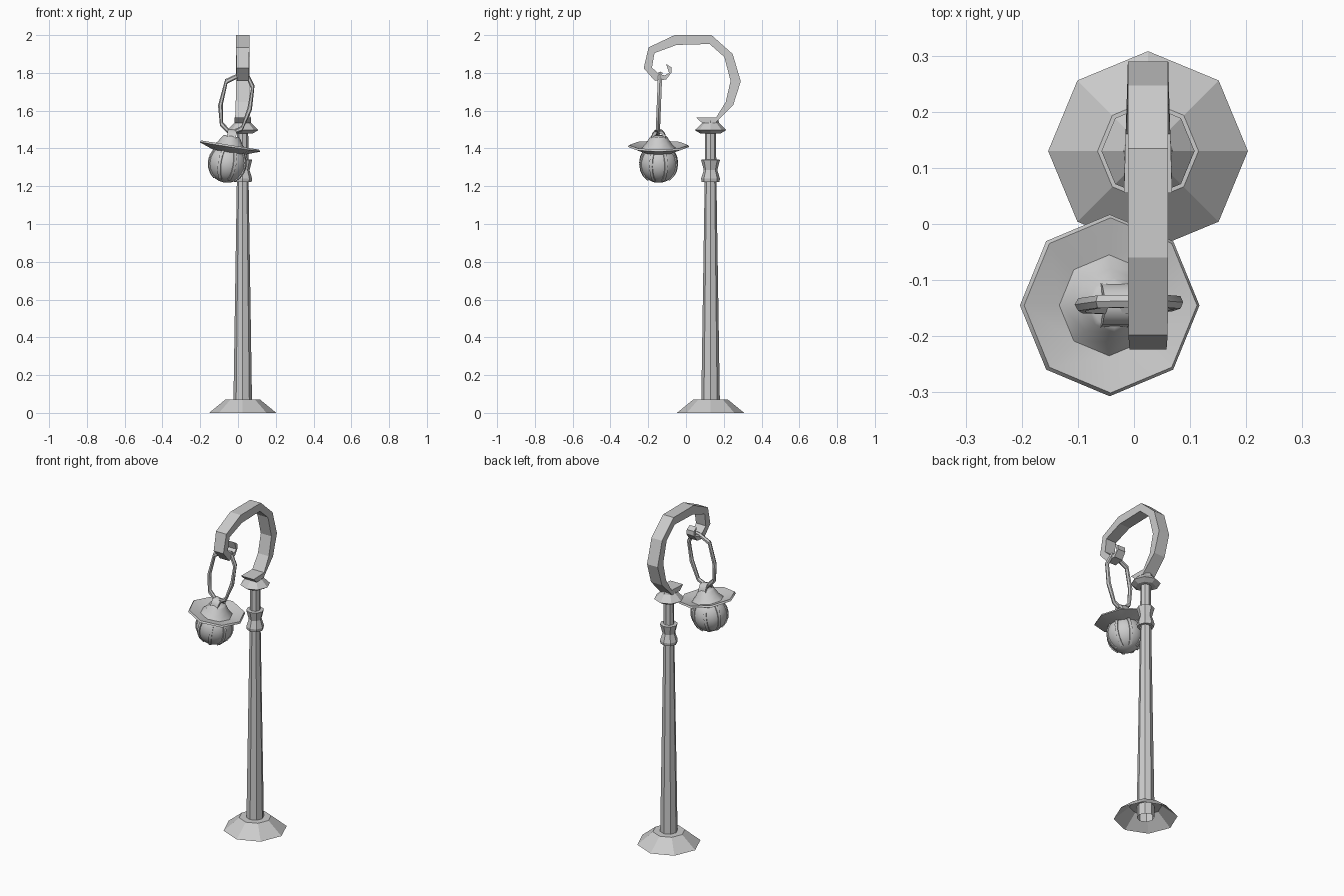
import bpy, math
from mathutils import Matrix, Vector

if "Cube" in bpy.data.objects:
    bpy.data.objects.remove(bpy.data.objects["Cube"])

iron = bpy.data.materials.new("grey_iron")
iron.diffuse_color = (0.6, 0.6, 0.6, 1)
iron.use_nodes = True
iron.node_tree.nodes["Principled BSDF"].inputs["Base Color"].default_value = iron.diffuse_color


def make(name, verts, faces, matrix=None, smooth=None):
    me = bpy.data.meshes.new(name)
    me.from_pydata([tuple(v) for v in verts], [], faces)
    me.materials.append(iron)
    ob = bpy.data.objects.new(name, me)
    bpy.context.collection.objects.link(ob)
    if matrix:
        me.transform(matrix)
    if smooth:
        bpy.ops.object.select_all(action='DESELECT')
        ob.select_set(True)
        bpy.context.view_layer.objects.active = ob
        bpy.ops.object.shade_smooth_by_angle(angle=math.radians(smooth))
    return ob


def revolve(name, profile, n, matrix, smooth=None, cap_top=False, cap_bottom=False):
    """Lathe (radius, height) points, listed from bottom to top."""
    verts = [(r * math.cos(math.tau * i / n), r * math.sin(math.tau * i / n), z)
             for r, z in profile for i in range(n)]
    faces = [(k * n + i, k * n + (i + 1) % n, (k + 1) * n + (i + 1) % n, (k + 1) * n + i)
             for k in range(len(profile) - 1) for i in range(n)]
    if cap_top:
        faces.append(tuple(range(len(verts) - n, len(verts))))
    if cap_bottom:
        faces.append(tuple(reversed(range(n))))
    return make(name, verts, faces, matrix, smooth)


def sections(name, rings, closed=False, matrix=None, smooth=None):
    """Skin a list of equal-sized cross-section rings."""
    m, n = len(rings), len(rings[0])
    verts = [v for ring in rings for v in ring]
    faces = [(k * n + i, k * n + (i + 1) % n, ((k + 1) % m) * n + (i + 1) % n, ((k + 1) % m) * n + i)
             for k in range(m if closed else m - 1) for i in range(n)]
    if not closed:
        faces += [tuple(reversed(range(n))), tuple(range((m - 1) * n, m * n))]
    return make(name, verts, faces, matrix, smooth)


# Post: hollow foot, tapered shaft, waisted collar and cap
post = Matrix.Translation((0.025, 0.13, 0))
revolve("foot", [(0.178, 0), (0.09, 0.072), (0.045, 0.072)], 8, post)
revolve("shaft", [(0.049, 0.0), (0.049, 0.072), (0.031, 1.24), (0.029, 1.5)], 8, post)
revolve("collar", [(0.03, 1.222), (0.047, 1.222), (0.05, 1.24), (0.036, 1.285),
                   (0.05, 1.34), (0.03, 1.342)], 8, post)
revolve("cap", [(0.03, 1.48), (0.055, 1.48), (0.083, 1.497), (0.045, 1.535), (0.04, 1.555)],
        8, post, cap_top=True)

# Hooked arm: paired outer and inner edge points (y, z), with half width
arm = [((0.085, 1.535), (0.055, 1.563), 0.043), ((0.155, 1.535), (0.16, 1.565), 0.040),
       ((0.25, 1.63), (0.21, 1.645), 0.037), ((0.29, 1.755), (0.236, 1.757), 0.036),
       ((0.247, 1.90), (0.203, 1.884), 0.036), ((0.135, 2.0), (0.125, 1.953), 0.036),
       ((-0.06, 2.0), (-0.05, 1.948), 0.036), ((-0.198, 1.935), (-0.167, 1.905), 0.035),
       ((-0.224, 1.825), (-0.18, 1.828), 0.033), ((-0.165, 1.758), (-0.14, 1.79), 0.031),
       ((-0.105, 1.765), (-0.112, 1.787), 0.028), ((-0.076, 1.803), (-0.09, 1.80), 0.026),
       ((-0.078, 1.83), (-0.105, 1.847), 0.024)]
cx = 0.025
sections("hooked_arm", [[(cx - w, *o), (cx + w, *o), (cx + w, *i), (cx - w, *i)]
                        for o, i, w in arm])

# Hanging link: long ring in a nearly upright plane
path = [(0.0, 1.785), (0.045, 1.795), (0.078, 1.725), (0.062, 1.61), (0.02, 1.505),
        (-0.04, 1.48), (-0.088, 1.53), (-0.093, 1.63), (-0.062, 1.755)]
pts = [Vector((x, -0.15 + (z - 1.47) * 0.04, z)) for x, z in path]
mid = sum(pts, Vector()) / len(pts)
link = []
for p in pts:
    d = (p - mid).normalized()
    link.append([p + d * 0.013 * math.cos(a) + Vector((0, 0.013 * math.sin(a), 0))
                 for a in [math.tau * j / 6 for j in range(6)]])
sections("hanging_link", link, closed=True, smooth=40)

# Lantern, tilted as it hangs
tilt = Matrix.Translation((-0.043, -0.145, 1.41)) @ Matrix.Rotation(math.radians(9), 4, 'Y')
revolve("lantern_shade", [(0.06, -0.035), (0.085, -0.03), (0.162, -0.002), (0.156, 0.008),
                          (0.09, -0.008), (0.065, 0.02), (0.048, 0.048), (0.04, 0.056)],
        8, tilt, smooth=50, cap_top=True)
R = 0.103
globe = [(R * math.sin(a), -0.09 - R * math.cos(a))
         for a in [math.radians(2 + 16 * k) for k in range(10)]]
revolve("globe", globe, 16, tilt, smooth=40, cap_bottom=True)

# Slim ribs around the globe
for k in range(8):
    turn = tilt @ Matrix.Rotation(math.tau * (k + 0.5) / 8, 4, 'Z')
    rings = []
    for a in [math.radians(35 + 18 * j) for j in range(7)]:
        s, c = math.sin(a), math.cos(a)
        rings.append([(r * s, y, -0.09 - r * c) for r, y in
                      [(0.095, -0.008), (0.108, -0.008), (0.108, 0.008), (0.095, 0.008)]])
    sections("globe_rib", rings, matrix=turn, smooth=40)

# Carrying loop on the shade
loop = []
for a in [math.pi * j / 6 for j in range(7)]:
    c, s = math.cos(a), math.sin(a)
    loop.append([(x, r * c, 0.042 + r * 1.25 * s) for x, r in
                 [(-0.024, 0.04), (0.024, 0.04), (0.024, 0.027), (-0.024, 0.027)]])
sections("carrying_loop", loop, matrix=tilt, smooth=40)

# Consistent outward normals
import bmesh
for ob in bpy.data.objects:
    bm = bmesh.new()
    bm.from_mesh(ob.data)
    bmesh.ops.recalc_face_normals(bm, faces=bm.faces)
    bm.to_mesh(ob.data)
    bm.free()
